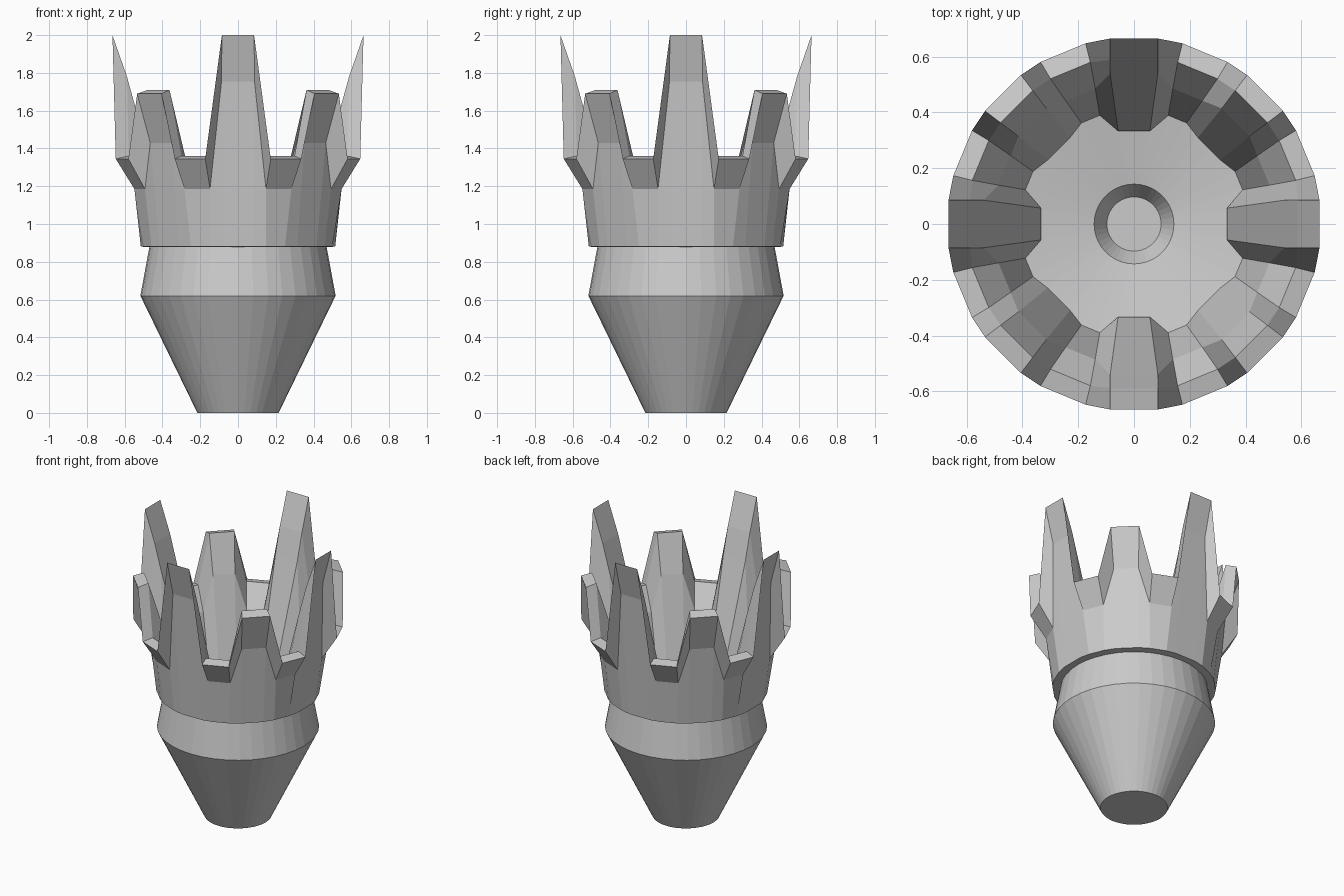
import bpy, bmesh
from math import sin, cos, radians, tau

if "Cube" in bpy.data.objects:
    bpy.data.objects.remove(bpy.data.objects["Cube"])


def finish(bm, name):
    bmesh.ops.recalc_face_normals(bm, faces=bm.faces)
    mesh = bpy.data.meshes.new(name)
    bm.to_mesh(mesh)
    bm.free()
    obj = bpy.data.objects.new(name, mesh)
    bpy.context.collection.objects.link(obj)
    return obj


def bridge(bm, a, b):
    n = len(a)
    for i in range(n):
        j = (i + 1) % n
        bm.faces.new((a[i], a[j], b[j], b[i]))


# Lower body: tapered base, waist, shallow floor and small centre recess
def lower_body(sides=40):
    profile = [(0.215, 0), (0.517, 0.62), (0.468, 0.885),
               (0.143, 0.83), (0.097, 0.75)]
    bm = bmesh.new()
    rings = [[bm.verts.new((r * cos(tau * i / sides), r * sin(tau * i / sides), z))
              for i in range(sides)] for r, z in profile]
    for a, b in zip(rings, rings[1:]):
        bridge(bm, a, b)
    bm.faces.new(rings[0])
    bm.faces.new(rings[-1])
    finish(bm, "lower_body")


# Crown sections: (half angle, radius, height) for each ring, from the lower
# outer edge over the flared top and down the inner wall
SECTIONS = {
    "tall": [(9.0, 0.521, 0.88), (8.3, 0.605, 1.755), (7.3, 0.670, 2.0),
             (8.3, 0.594, 1.78), (9.0, 0.545, 1.60), (9.7, 0.338, 0.875)],
    "low": [(6.0, 0.521, 0.88), (7.4, 0.568, 1.185), (7.5, 0.670, 1.345),
            (7.4, 0.600, 1.36), (6.5, 0.505, 1.21), (5.0, 0.408, 0.875)],
    "medium": [(8.0, 0.521, 0.88), (7.8, 0.583, 1.43), (7.8, 0.670, 1.69),
               (7.8, 0.600, 1.71), (7.8, 0.520, 1.45), (8.5, 0.385, 0.875)],
}


def crown():
    bm = bmesh.new()
    order = ["tall", "low", "medium", "low"] * 4
    rings = []
    for level in range(6):
        ring = []
        for k, kind in enumerate(order):
            half, r, z = SECTIONS[kind][level]
            for side in (-1, 1):
                a = radians(22.5 * k + side * half)
                ring.append(bm.verts.new((r * cos(a), r * sin(a), z)))
        rings.append(ring)
    for a, b in zip(rings, rings[1:] + rings[:1]):
        bridge(bm, a, b)
    finish(bm, "crown")


lower_body()
crown()
